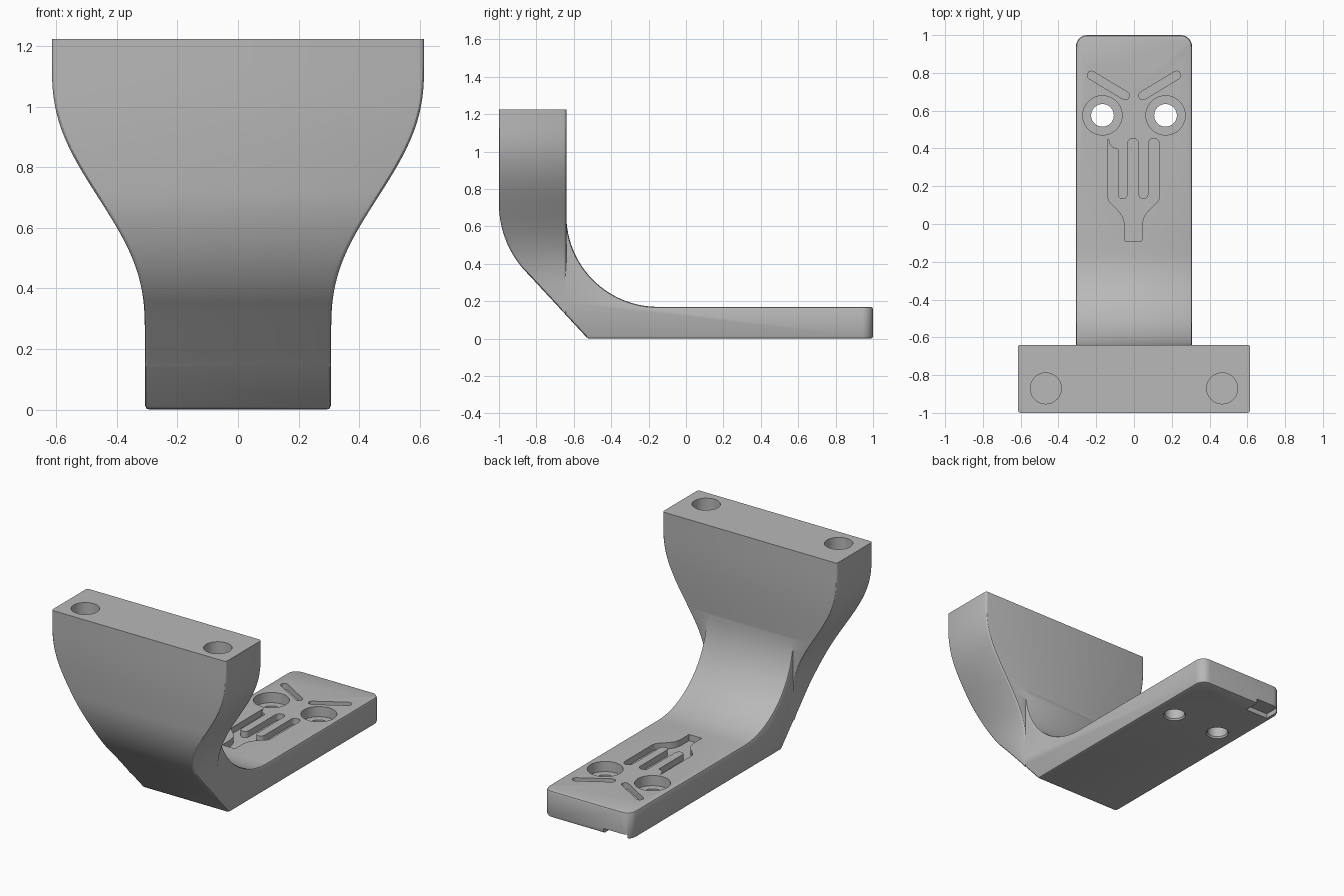
import bpy, bmesh, math

if "Cube" in bpy.data.objects:
    bpy.data.objects.remove(bpy.data.objects["Cube"])

grey = bpy.data.materials.new("plain grey")
grey.diffuse_color = (0.48, 0.48, 0.48, 1)
grey.use_nodes = True
grey.node_tree.nodes["Principled BSDF"].inputs["Base Color"].default_value = grey.diffuse_color


def loft(name, rings):
    """Closed solid skinned through rings that have equal point counts."""
    bm = bmesh.new()
    rows = [[bm.verts.new(p) for p in ring] for ring in rings]
    n = len(rows[0])
    for a, b in zip(rows, rows[1:]):
        for i in range(n):
            j = (i + 1) % n
            bm.faces.new((a[i], a[j], b[j], b[i]))
    bm.faces.new(rows[0])
    bm.faces.new(rows[-1])
    bmesh.ops.recalc_face_normals(bm, faces=bm.faces)
    me = bpy.data.meshes.new(name)
    bm.to_mesh(me)
    bm.free()
    me.materials.append(grey)
    ob = bpy.data.objects.new(name, me)
    bpy.context.collection.objects.link(ob)
    return ob


def arc(cx, cy, r, a0, a1, n):
    """Points on an arc, angles in degrees."""
    angles = [math.radians(a0 + (a1 - a0) * i / n) for i in range(n + 1)]
    return [(cx + r * math.cos(a), cy + r * math.sin(a)) for a in angles]


def prism(name, pts, z0, z1):
    return loft(name, [[(x, y, z) for x, y in pts] for z in (z0, z1)])


def lathe(name, cx, cy, levels):
    """Round solid from (radius, z) levels."""
    return loft(name, [[(x, y, z) for x, y in arc(cx, cy, r, 0, 360, 48)[:-1]]
                       for r, z in levels])


def apply_modifier(ob, kind, **settings):
    mod = ob.modifiers.new(kind, kind)
    for key, value in settings.items():
        setattr(mod, key, value)
    bpy.context.view_layer.objects.active = ob
    bpy.ops.object.modifier_apply(modifier=mod.name)


def combine(ob, other, operation):
    apply_modifier(ob, 'BOOLEAN', operation=operation, solver='EXACT', object=other)
    bpy.data.objects.remove(other)


# Foot with the large inner fillet: side profile (y, z) swept across x
W, BACK, TOP = 0.307, -0.64, 1.225


def front_y(z):
    if z < 0.359:
        return -0.525 - z * 0.332 / 0.359
    if z < 0.72:
        return -0.47 - math.sqrt(0.53 ** 2 - (0.72 - z) ** 2)
    return -1.0


profile = [(1, 0), (1, 0.17)]
profile += arc(-0.15, 0.66, 0.49, 270, 180, 24)
profile += [(-0.65, 0.72), (-0.70, 0.72), (-0.70, 0.25), (front_y(0.14), 0.14), (-0.525, 0)]
bracket = loft("bracket", [[(x, y, z) for y, z in profile] for x in (-W, W)])

# Round the two end corners, then soften all sharp edges
bm = bmesh.new()
bm.from_mesh(bracket.data)
ends = [e for e in bm.edges
        if all(v.co.y > 0.99 for v in e.verts)
        and abs(e.verts[0].co.x - e.verts[1].co.x) < 0.01]
bmesh.ops.bevel(bm, geom=ends, offset=0.06, segments=8, profile=0.5, affect='EDGES')
bm.to_mesh(bracket.data)
bm.free()
apply_modifier(bracket, 'BEVEL', width=0.013, segments=2, limit_method='ANGLE',
               angle_limit=math.radians(35), use_clamp_overlap=False)

# Flared upright plate: rounded rectangles stacked in z
rings = []
for i in range(65):
    z = 0.14 + (TOP - 0.14) * i / 64
    t = min(max((z - 0.25) / 0.9, 0), 1)
    w = 0.308 + 0.307 * t ** 3 * (6 * t * t - 15 * t + 10)
    yf = front_y(z)
    r = min(0.014, (BACK - yf) * 0.4)
    ring = []
    for k, (cx, cy) in enumerate([(w - r, BACK - r), (r - w, BACK - r),
                                  (r - w, yf + r), (w - r, yf + r)]):
        ring += arc(cx, cy, r, 90 * k, 90 * k + 90, 3)
    rings.append([(x, y, z) for x, y in ring])
combine(bracket, loft("upright", rings), 'UNION')

# Mirrored cuts: blind holes on top, counterbored screw holes, slanted slots
cuts = []
for s in (-1, 1):
    cuts.append(lathe("top_hole", s * 0.467, -0.87, [(0.082, 1.02), (0.082, 1.3)]))
    cuts.append(lathe("screw_hole", s * 0.167, 0.575,
                      [(0.074, -0.01), (0.06, 0.01), (0.06, 0.105),
                       (0.104, 0.105), (0.104, 0.25)]))
    slot = arc(0.225, 0.787, 0.022, -59, 121, 10) + arc(0.047, 0.68, 0.022, 121, 301, 10)
    cuts.append(prism("slot", [(s * x, y) for x, y in slot], 0.13, 0.25))

# Pronged recess with one chipped prong
prongs = [(-0.138, 0.455), (-0.127, 0.42), (-0.11, 0.403), (-0.086, 0.395)]
prongs += arc(-0.06, 0.158, 0.026, 180, 360, 10)
prongs += arc(-0.005, 0.425, 0.029, 180, 0, 10)
prongs += arc(0.05, 0.158, 0.026, 180, 360, 10)
prongs += arc(0.105, 0.425, 0.029, 180, 0, 10)
prongs += [(0.134, 0.14), (0.128, 0.12), (0.075, 0.07), (0.053, 0.04), (0.042, 0), (0.041, -0.09),
           (-0.048, -0.09), (-0.049, 0), (-0.06, 0.04), (-0.082, 0.07), (-0.132, 0.12),
           (-0.138, 0.14)]
cuts.append(prism("prong_recess", prongs, 0.13, 0.25))

# Small notch under the end of the foot
cuts.append(prism("end_notch", [(-0.28, 0.9), (-0.12, 0.9), (-0.12, 1.05), (-0.28, 1.05)],
                  -0.05, 0.03))

for cut in cuts:
    combine(bracket, cut, 'DIFFERENCE')

bpy.ops.object.select_all(action='DESELECT')
bracket.select_set(True)
bpy.context.view_layer.objects.active = bracket
bpy.ops.object.shade_smooth_by_angle(angle=math.radians(30))
